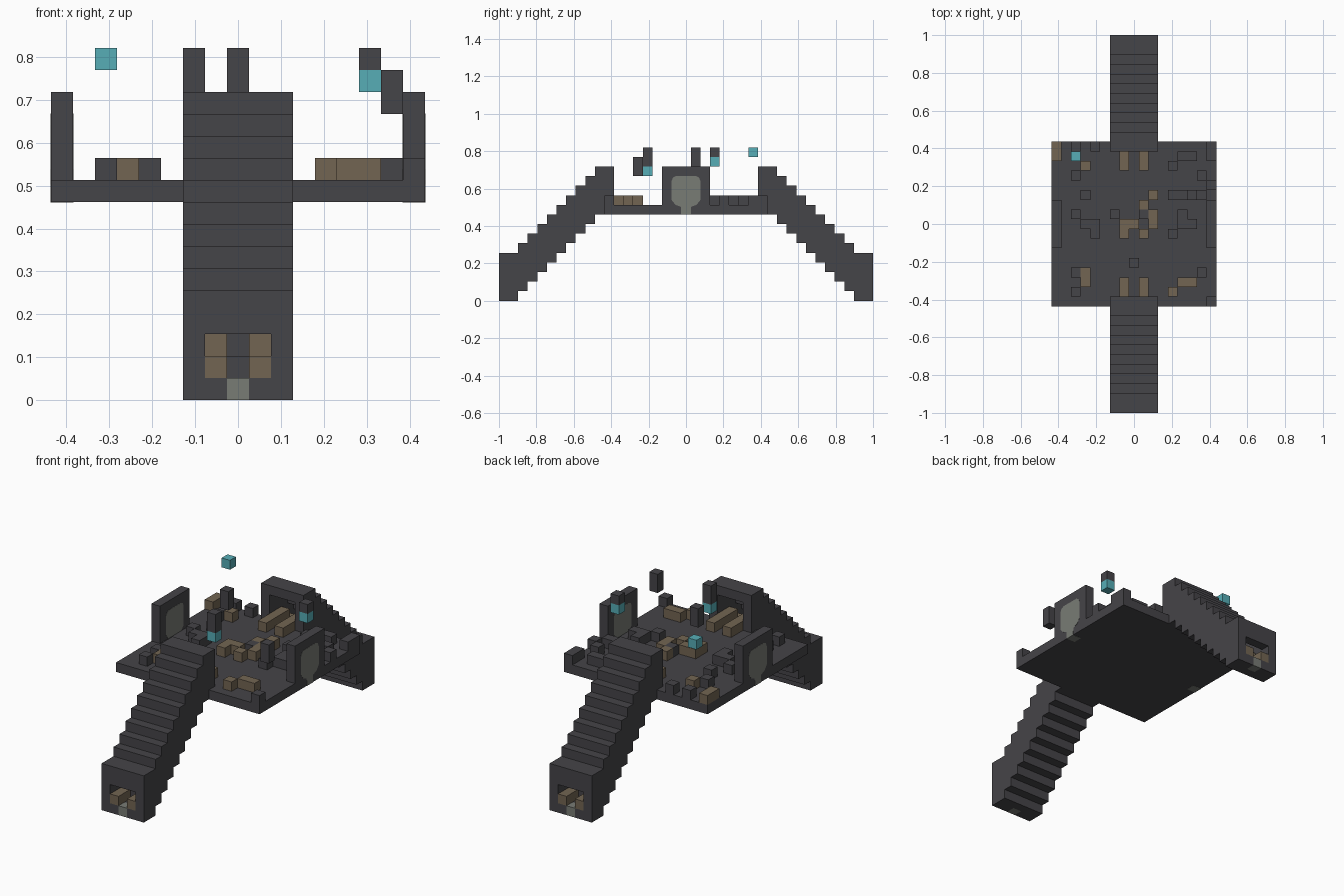
import bpy
import bmesh
from mathutils import Vector

if "Cube" in bpy.data.objects:
    bpy.data.objects.remove(bpy.data.objects["Cube"], do_unlink=True)

U = 2 / 39  # edge length of one block


def material(name, rgb):
    m = bpy.data.materials.new(name)
    m.use_nodes = True
    color = (*rgb, 1)
    m.diffuse_color = color
    m.node_tree.nodes["Principled BSDF"].inputs["Base Color"].default_value = color
    return m


STONE = material("dark_stone", (0.06, 0.058, 0.065))
WOOD = material("brown_wood", (0.17, 0.13, 0.085))
TEAL = material("teal_crystal", (0.095, 0.42, 0.47))
PALE = material("pale_grey", (0.19, 0.2, 0.178))


def finish(name, bm, mat):
    mesh = bpy.data.meshes.new(name)
    bm.to_mesh(mesh)
    bm.free()
    mesh.materials.append(mat)
    obj = bpy.data.objects.new(name, mesh)
    bpy.context.collection.objects.link(obj)


def blocks(name, cells, mat):
    """Joins unit blocks into one skin, leaving out faces between neighbours."""
    cells = set(cells)
    bm = bmesh.new()
    for cell in cells:
        centre = Vector((cell[0], cell[1], cell[2] + 0.5))
        for axis in range(3):
            for side in (-1, 1):
                n = Vector((0, 0, 0))
                n[axis] = side
                if tuple(int(c + d) for c, d in zip(cell, n)) in cells:
                    continue
                a = Vector((0, 0, 0))
                a[(axis + 1) % 3] = 0.5
                b = n.cross(a)
                corners = (a + b, b - a, -a - b, a - b)
                bm.faces.new([bm.verts.new((centre + n / 2 + c) * U) for c in corners])
    bmesh.ops.remove_doubles(bm, verts=bm.verts[:], dist=U / 100)
    finish(name, bm, mat)


# Platform, leaving room for the two tunnel mouths
span = range(-8, 9)
blocks("platform", [(x, y, 9) for x in span for y in span
                    if not (abs(y) == 8 and abs(x) <= 2)], STONE)

# Hollow stepped tunnels with wooden rails inside
for label, s in (("front", -1), ("back", 1)):
    shell, rails = [], []
    for k in range(12):
        y = s * (19 - k)
        base = min(max(k - 1, 0), 9)
        roof = 3 if k == 0 else 4
        for x in range(-2, 3):
            for h in range(5):
                hollow = abs(x) <= 1 and 0 < h < roof
                stem = k == 0 and x == 0 and h == 0
                if not hollow and not stem:
                    shell.append((x, y, base + h))
        rails += [(x, y, base + 1) for x in (-1, 1)]
    rails += [(x, s * y, 10) for x in (-1, 1) for y in (6, 7)]
    blocks(label + "_stair_tunnel", shell, STONE)
    blocks(label + "_rails", rails, WOOD)
    blocks(label + "_threshold", [(0, s * 19, 0)], PALE)

# Side walls, each with a pale keyhole panel through it
half = [(0.5, -0.02), (0.55, 0.8), (1.1, 1), (1.5, 1.5),
        (1.5, 3.5), (1.35, 3.85), (1, 4.02)]
outline = half + [(-y, z) for y, z in reversed(half)]
for label, s in (("right", -1), ("left", 1)):
    blocks(label + "_wall", [(s * 8, y, z) for y in range(-2, 3)
                             for z in range(10, 14)], STONE)
    bm = bmesh.new()
    face = bm.faces.new([bm.verts.new(Vector((s * 8 - 0.52, y, z + 9)) * U)
                         for y, z in outline])
    ext = bmesh.ops.extrude_face_region(bm, geom=[face])
    moved = [v for v in ext["geom"] if isinstance(v, bmesh.types.BMVert)]
    bmesh.ops.translate(bm, verts=moved, vec=(1.04 * U, 0, 0))
    bmesh.ops.recalc_face_normals(bm, faces=bm.faces[:])
    finish(label + "_keyhole_panel", bm, PALE)


def rubble(name, spots, mat):
    blocks(name, [(x, y, 10) for x, y in spots], mat)


# Rubble lying on the platform
rubble("back_stone_rubble", [(-6, 8), (-4, 8), (8, 8), (5, 7), (6, 7), (8, 7),
                             (4, 6), (-6, 5), (7, 5), (8, 4)], STONE)
rubble("middle_stone_rubble", [(-5, 3), (4, 3), (5, 3), (6, 3), (7, 3), (-6, 1),
                               (1, 1), (5, 1), (-5, 0), (-4, 0), (5, 0), (6, 0),
                               (-4, -1), (4, -1)], STONE)
rubble("front_stone_rubble", [(-6, -5), (-6, -7), (8, -8)], STONE)
rubble("back_wood_rubble", [(-8, 8), (-8, 7), (-5, 6)], WOOD)
rubble("middle_wood_rubble", [(2, 3), (1, 2), (2, 1), (-1, 0), (0, 0), (2, 0),
                              (-1, -1), (1, -1)], WOOD)
rubble("front_wood_rubble", [(-5, -5), (-5, -6), (5, -6), (6, -6), (4, -7)], WOOD)

# Blocks hovering above the platform
blocks("floating_stone", [(0, -4, 14), (0, -4, 15), (-2, 1, 14), (-2, 1, 15),
                          (7, -5, 13), (7, -5, 14), (6, 3, 15)], STONE)
blocks("floating_crystal", [(0, -4, 13), (6, 3, 14), (-6, 7, 15)], TEAL)
